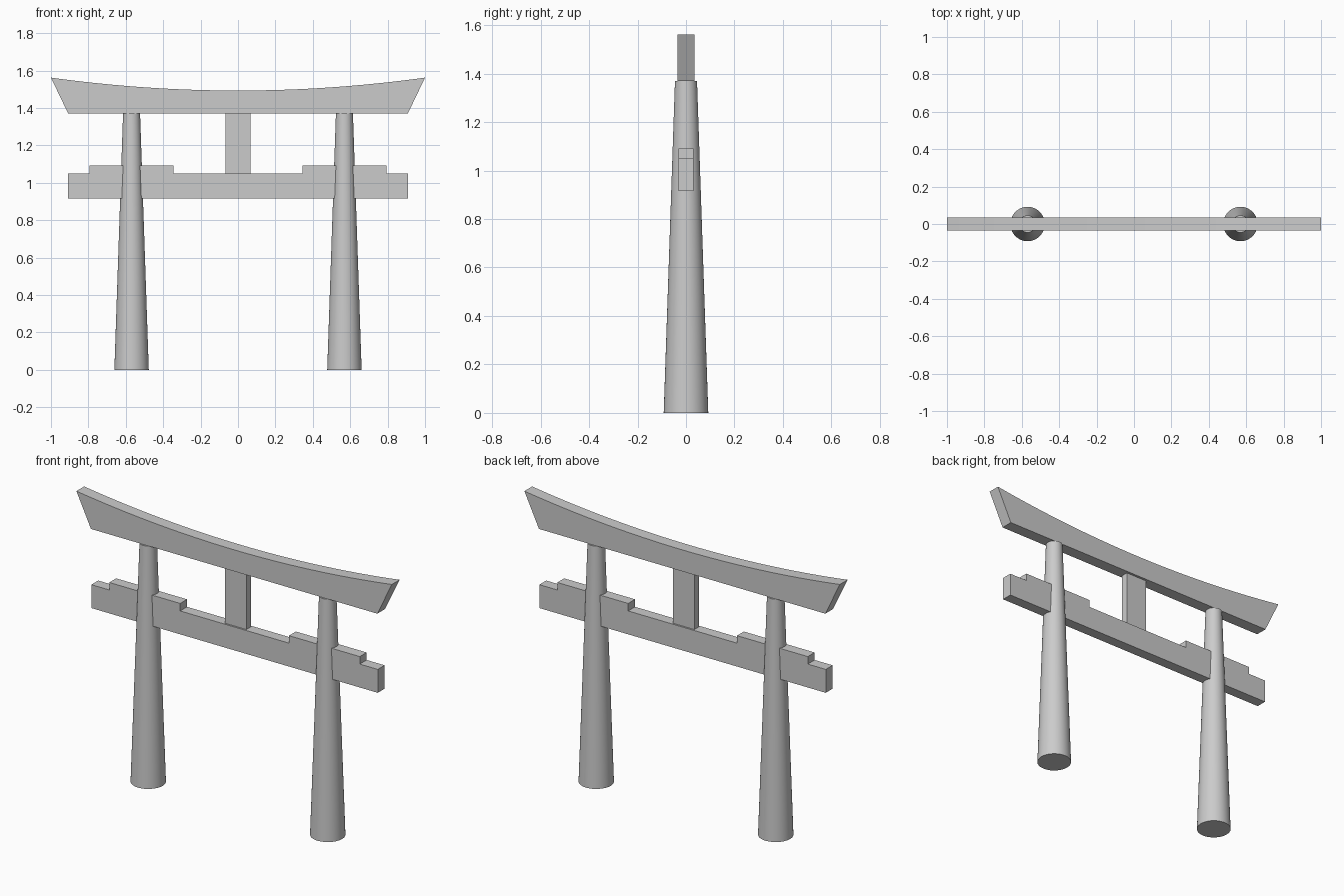
import bpy, bmesh

if "Cube" in bpy.data.objects:
    bpy.data.objects.remove(bpy.data.objects["Cube"])


def extruded_profile(name, points, half_depth):
    """Solid made from an x-z outline, extruded evenly along y."""
    bm = bmesh.new()
    face = bm.faces.new([bm.verts.new((x, -half_depth, z)) for x, z in points])
    ext = bmesh.ops.extrude_face_region(bm, geom=[face])
    moved = [v for v in ext["geom"] if isinstance(v, bmesh.types.BMVert)]
    bmesh.ops.translate(bm, verts=moved, vec=(0, 2 * half_depth, 0))
    bmesh.ops.recalc_face_normals(bm, faces=bm.faces[:])
    mesh = bpy.data.meshes.new(name)
    bm.to_mesh(mesh)
    bm.free()
    obj = bpy.data.objects.new(name, mesh)
    bpy.context.collection.objects.link(obj)
    return obj


def symmetric(half):
    """Close a right-hand outline (bottom to top) with its mirror image."""
    return half + [(-x, z) for x, z in reversed(half)]


PILLAR_X, PILLAR_TOP = 0.569, 1.37

# Tapered round pillars
for side, label in ((-1, "left"), (1, "right")):
    bpy.ops.mesh.primitive_cone_add(vertices=64, radius1=0.092, radius2=0.0455,
                                    depth=PILLAR_TOP,
                                    location=(side * PILLAR_X, 0, PILLAR_TOP / 2))
    bpy.context.object.name = label + "_pillar"
    bpy.ops.object.shade_smooth_by_angle()

# Top lintel: flat underside, slanted ends, sagging upper edge
STEPS = 32
upper = [(1 - 2 * i / STEPS) for i in range(STEPS + 1)]
lintel = [(-0.908, PILLAR_TOP), (0.908, PILLAR_TOP)]
lintel += [(x, 1.493 + 0.069 * x * x) for x in upper]
extruded_profile("top_lintel", lintel, 0.035)

# Tie beam with raised wedge blocks around each pillar
extruded_profile("tie_beam", symmetric([
    (0.908, 0.915), (0.908, 1.049), (0.794, 1.049),
    (0.794, 1.092), (0.345, 1.092), (0.345, 1.049)]), 0.031)

# Short centre strut between the beams
extruded_profile("centre_strut", symmetric([(0.068, 1.049), (0.068, PILLAR_TOP)]), 0.021)
